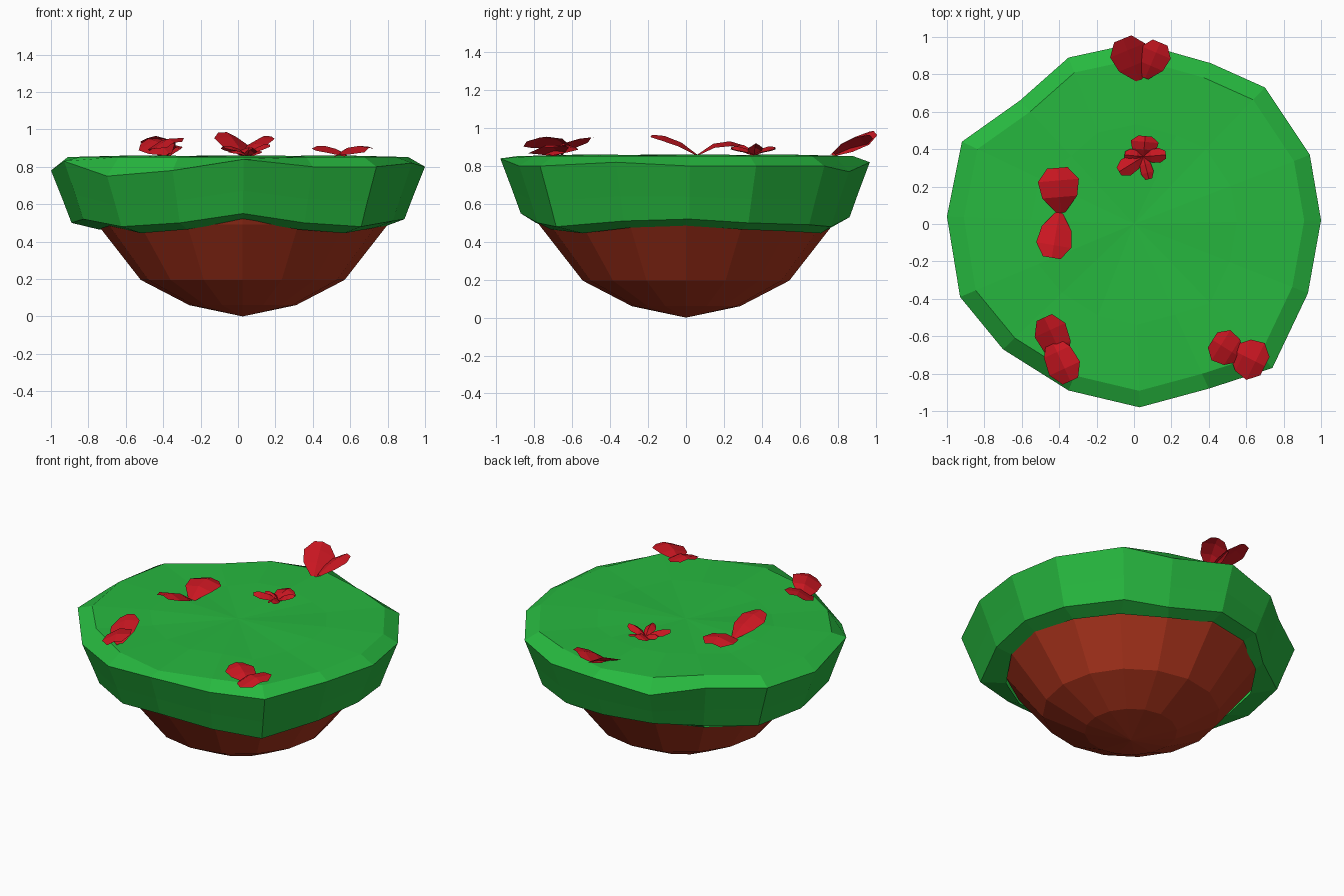
import bpy, bmesh, math
from mathutils import Vector

if "Cube" in bpy.data.objects:
    bpy.data.objects.remove(bpy.data.objects["Cube"])


def material(name, color):
    m = bpy.data.materials.new(name)
    m.diffuse_color = (*color, 1)
    m.use_nodes = True
    m.node_tree.nodes["Principled BSDF"].inputs["Base Color"].default_value = m.diffuse_color
    return m


GREEN = material("grass_green", (0.02, 0.48, 0.05))
BROWN = material("earth_brown", (0.42, 0.035, 0.012))
RED = material("leaf_red", (0.58, 0.008, 0.015))


def make_object(name, bm, mat):
    bmesh.ops.recalc_face_normals(bm, faces=bm.faces[:])
    me = bpy.data.meshes.new(name)
    bm.to_mesh(me)
    bm.free()
    me.materials.append(mat)
    ob = bpy.data.objects.new(name, me)
    bpy.context.collection.objects.link(ob)
    return ob


def loft(name, rings, mat, start_tip=None, end_tip=None):
    """Bridge closed rings, optionally closing the ends to a point."""
    bm = bmesh.new()
    vr = [[bm.verts.new(p) for p in r] for r in rings]
    n = len(rings[0])
    for a, b in zip(vr, vr[1:]):
        for i in range(n):
            j = (i + 1) % n
            bm.faces.new((a[i], a[j], b[j], b[i]))
    for tip, ring in ((start_tip, vr[0]), (end_tip, vr[-1])):
        if tip:
            t = bm.verts.new(tip)
            for i in range(n):
                bm.faces.new((ring[i], ring[(i + 1) % n], t))
    return make_object(name, bm, mat)


# Grass slab: irregular rim as x, y, rim height, lower edge height
rim = [
    (1.00, 0.02, .80, .52), (0.94, 0.37, .80, .50), (0.70, 0.73, .80, .49),
    (0.41, 0.86, .77, .48), (0.02, 0.97, .82, .53), (-0.35, 0.89, .77, .53),
    (-0.61, 0.66, .80, .50), (-0.92, 0.44, .80, .50), (-1.00, 0.04, .78, .50),
    (-0.93, -0.39, .83, .52), (-0.70, -0.67, .75, .48), (-0.35, -0.89, .78, .50),
    (0.03, -0.98, .84, .55), (0.40, -0.88, .80, .50), (0.74, -0.77, .80, .48),
    (0.93, -0.37, .82, .51)]


def polar(k, r, z):
    a = k * math.tau / 16
    return (0.025 + r * math.cos(a), r * math.sin(a), z)


inner = [polar(k, 0.77, p[3] - 0.035) for k, p in enumerate(rim)]
lower = [(x * .89, y * .89, zb) for x, y, z, zb in rim]
middle = [(x * .935, y * .935, zb + .42 * (z - zb)) for x, y, z, zb in rim]
edge = [(x, y, z) for x, y, z, zb in rim]
shoulder = [(x * .91, y * .91, .852) for x, y, z, zb in rim]
plateau = [(x * .55, y * .55, .855 + .006 * (-1) ** (k // 2))
           for k, (x, y, z, zb) in enumerate(rim)]
loft("grass_slab", [inner, lower, middle, edge, shoulder, plateau], GREEN,
     end_tip=(0, 0, .855))

# Earth bowl beneath the slab
bowl = [[polar(k, r, z) for k in range(16)]
        for r, z in ((.285, .06), (.545, .195), (.775, .49), (.80, .54))]
loft("earth_bowl", bowl, BROWN, start_tip=(0.025, 0, 0))


# Leaves: creased sheets that arch up from base to tip
def leaf(name, base, tip, width, arch=0.02, roll=0.0):
    base, tip = Vector(base), Vector(tip)
    d = tip - base
    side = Vector((d.y, -d.x, 0)).normalized() * width / 2
    bm = bmesh.new()
    rows = []
    for t, w in ((0, .2), (.35, .85), (.72, 1), (1, .5)):
        mid = base + d * t + Vector((0, 0, arch * math.sin(math.pi * t)))
        drop = Vector((0, 0, -.025 * w))
        lean = Vector((0, 0, roll * w))
        rows.append([bm.verts.new(mid + side * w * s + drop * abs(s) + lean * s)
                     for s in (-1, 0, 1)])
    for a, b in zip(rows, rows[1:]):
        for i in range(2):
            bm.faces.new((a[i], a[i + 1], b[i + 1], b[i]))
    return make_object(name, bm, RED)


leaf("back_leaf_left", (.03, .77, .86), (-.06, .99, .985), .20, .01, -.02)
leaf("back_leaf_right", (.06, .78, .87), (.14, .97, .965), .17, .02, .02)
leaf("left_leaf_back", (-.39, .06, .86), (-.41, .30, .91), .22, .045)
leaf("left_leaf_front", (-.40, .06, .86), (-.44, -.18, .965), .19, .03)
leaf("front_left_leaf_back", (-.37, -.74, .87), (-.48, -.50, .95), .18, .02, .03)
leaf("front_left_leaf_front", (-.45, -.60, .89), (-.34, -.84, .93), .18, .04, -.03)
leaf("front_right_leaf_left", (.58, -.72, .86), (.42, -.62, .91), .19, .02)
leaf("front_right_leaf_right", (.52, -.67, .86), (.70, -.76, .90), .22, .03, -.02)

# Small central tuft
for i, (x, y, z, w) in enumerate(((.06, .47, .90, .15), (.17, .37, .92, .08),
                                  (.08, .24, .90, .07), (-.08, .28, .91, .10),
                                  (-.05, .37, .89, .07))):
    leaf(f"centre_leaf_{i + 1}", (.05, .36, .86), (x, y, z), w, .02)
